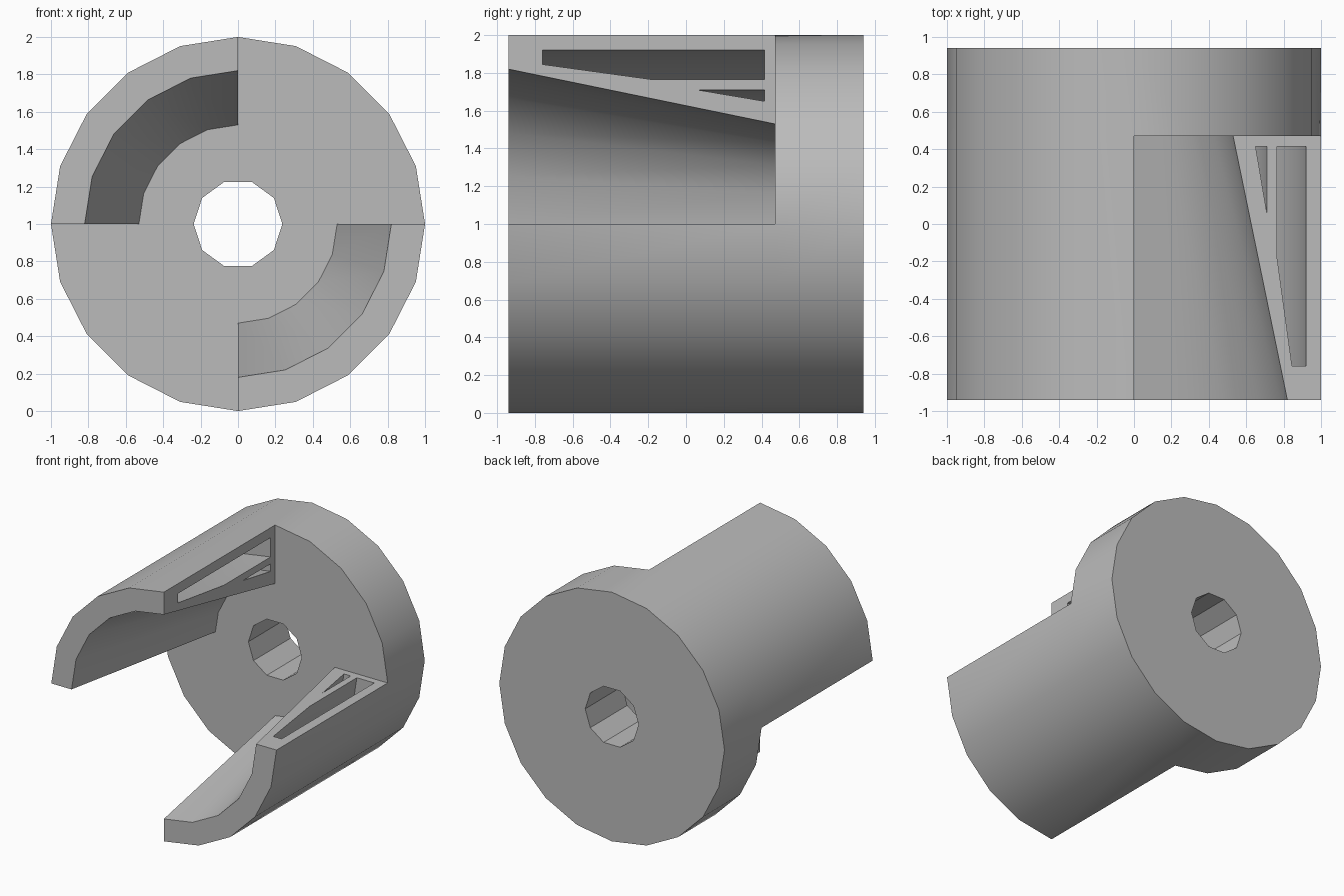
import bpy
import bmesh
from math import cos, sin, pi, radians

cube = bpy.data.objects.get("Cube")
if cube:
    bpy.data.objects.remove(cube, do_unlink=True)

SIDES = 20
STEP = 2 * pi / SIDES
FRONT, SHOULDER, BACK = -0.94, 0.47, 0.94
BORE = 0.237

# Profiles as (radius, y)
flange = [(BORE, SHOULDER), (0.53, SHOULDER), (1, SHOULDER), (1, BACK), (BORE, BACK)]
jaw = [(BORE, SHOULDER), (0.53, SHOULDER), (0.82, FRONT), (1, FRONT),
       (1, SHOULDER), (1, BACK), (BORE, BACK)]
slots = [
    [(0.92, -0.76), (0.92, 0.415), (0.765, 0.415), (0.765, -0.18), (0.845, -0.76)],
    [(0.71, 0.06), (0.71, 0.415), (0.65, 0.415)],
]

bm = bmesh.new()


def point(radius, y, i):
    # The bore has half as many sides, so its odd points lie mid-side
    if radius == BORE and i % 2:
        radius *= cos(STEP)
    return bm.verts.new((radius * cos(i * STEP), y, 1 + radius * sin(i * STEP)))


def sweep(profile, i):
    """Turn a closed profile through one side of the body."""
    a = [point(r, y, i) for r, y in profile]
    b = [point(r, y, i + 1) for r, y in profile]
    for k in range(len(profile)):
        n = (k + 1) % len(profile)
        bm.faces.new((a[k], a[n], b[n], b[k]))


# Flange all round, jaws with hollow slots on two opposite quarters
for i in range(SIDES):
    if (i // 5) % 2:
        for profile in [jaw] + slots:
            sweep(profile, i)
    else:
        sweep(flange, i)
bmesh.ops.remove_doubles(bm, verts=bm.verts[:], dist=0.0005)

# Close the flat jaw ends, leaving the slots open
ends = {}
for e in bm.edges:
    if e.is_boundary:
        m = (e.verts[0].co + e.verts[1].co) / 2
        key = ("upright", m.z > 1) if abs(m.x) < 0.001 else ("level", m.x > 0)
        ends.setdefault(key, []).append(e)
for edges in ends.values():
    bmesh.ops.triangle_fill(bm, edges=edges, use_beauty=True)
bmesh.ops.recalc_face_normals(bm, faces=bm.faces[:])

mesh = bpy.data.meshes.new("slotted_jaw_coupling")
bm.to_mesh(mesh)
bm.free()
body = bpy.data.objects.new("slotted_jaw_coupling", mesh)
bpy.context.collection.objects.link(body)

# Plain grey
grey = bpy.data.materials.new("plain_grey")
grey.use_nodes = True
colour = (0.5, 0.5, 0.5, 1)
grey.diffuse_color = colour
grey.node_tree.nodes["Principled BSDF"].inputs["Base Color"].default_value = colour
mesh.materials.append(grey)

bpy.ops.object.select_all(action="DESELECT")
body.select_set(True)
bpy.context.view_layer.objects.active = body
bpy.ops.object.shade_smooth_by_angle(angle=radians(30))
